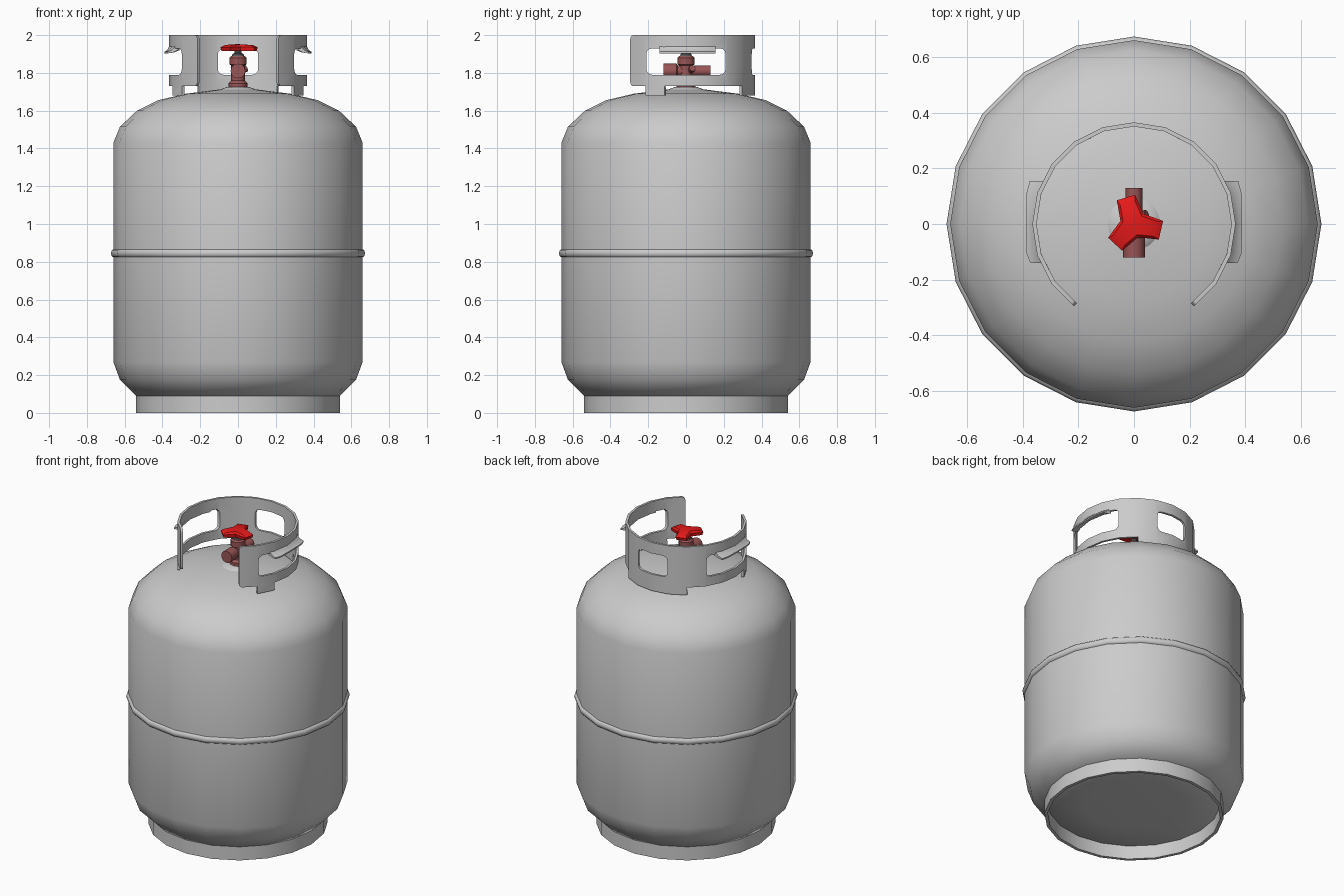
import bpy, bmesh
from math import cos, sin, radians, pi
from mathutils import Matrix, Vector

if "Cube" in bpy.data.objects:
    bpy.data.objects.remove(bpy.data.objects["Cube"])


def material(name, rgb):
    m = bpy.data.materials.new(name)
    m.diffuse_color = (*rgb, 1)
    m.use_nodes = True
    m.node_tree.nodes["Principled BSDF"].inputs["Base Color"].default_value = m.diffuse_color
    return m


BRASS = material("valve_dark_red", (0.32, 0.09, 0.09))
RED = material("handle_red", (0.8, 0.01, 0.01))
DARK = material("stem_dark", (0.1, 0.1, 0.1))


def finish(name, bm, mat=None, angle=35, recalc=True):
    if recalc:
        bmesh.ops.recalc_face_normals(bm, faces=bm.faces)
    me = bpy.data.meshes.new(name)
    bm.to_mesh(me)
    bm.free()
    ob = bpy.data.objects.new(name, me)
    bpy.context.collection.objects.link(ob)
    if mat:
        me.materials.append(mat)
    if angle:
        smooth(ob, angle)
    return ob


def smooth(ob, angle):
    bpy.ops.object.select_all(action='DESELECT')
    ob.select_set(True)
    bpy.context.view_layer.objects.active = ob
    bpy.ops.object.shade_smooth_by_angle(angle=radians(angle))


def lathe(name, profile, n=20, mat=None, loop=False, matrix=None, angle=35):
    """Spin (radius, z) points round z; loop joins the last point to the first."""
    bm = bmesh.new()
    rings = [[bm.verts.new((r * cos(2 * pi * k / n), r * sin(2 * pi * k / n), z))
              for k in range(n)] for r, z in profile]
    pairs = list(zip(rings, rings[1:])) + ([(rings[-1], rings[0])] if loop else [])
    for a, b in pairs:
        for k in range(n):
            j = (k + 1) % n
            bm.faces.new((a[k], a[j], b[j], b[k]))
    bmesh.ops.remove_doubles(bm, verts=bm.verts, dist=1e-5)
    if matrix:
        bm.transform(matrix)
    return finish(name, bm, mat, angle)


# Tank, weld band, foot ring, neck
lathe("tank_body", [(0, 0.075), (0.3, 0.08), (0.54, 0.09), (0.625, 0.175), (0.66, 0.27),
                    (0.66, 1.43), (0.625, 1.515), (0.535, 1.6), (0.425, 1.655),
                    (0.275, 1.69), (0.1, 1.712), (0, 1.715)], angle=50)
lathe("weld_band", [(0.655, 0.822), (0.668, 0.828), (0.673, 0.845), (0.668, 0.862),
                    (0.655, 0.868)], loop=True, angle=60)
lathe("foot_ring", [(0.54, 0), (0.54, 0.092), (0.52, 0.092), (0.52, 0)], loop=True)
lathe("neck_boss", [(0, 1.70), (0.105, 1.70), (0.095, 1.712), (0.06, 1.725), (0, 1.725)])

# Guard collar: open ring with feet, then windows cut through
R, TH = 0.365, 0.015
bm = bmesh.new()
zs = [1.68, 1.73, 1.86, 2.0]
grid = [[bm.verts.new((R * cos(radians(-54 + 18 * i)), R * sin(radians(-54 + 18 * i)), z))
         for z in zs] for i in range(17)]
feet = {1, 6, 7, 8, 9, 14}
for i in range(16):
    for j in range(3):
        if j or i in feet:
            bm.faces.new((grid[i][j], grid[i + 1][j], grid[i + 1][j + 1], grid[i][j + 1]))
corners = [grid[0][3], grid[16][3], grid[0][1], grid[16][1]]
bmesh.ops.delete(bm, geom=[v for v in bm.verts if not v.link_faces], context='VERTS')
bmesh.ops.bevel(bm, geom=corners, offset=0.022, segments=3, profile=0.5, affect='VERTICES')
collar = finish("guard_collar", bm, angle=0, recalc=False)
sol = collar.modifiers.new("thickness", 'SOLIDIFY')
sol.thickness, sol.offset = TH, -1


def window(name, size, centre, axis):
    """Box with rounded corners along one axis, used as a cutter."""
    bm = bmesh.new()
    bmesh.ops.create_cube(bm, size=1)
    bm.transform(Matrix.Translation(centre) @ Matrix.Diagonal((*size, 1)))
    edges = [e for e in bm.edges
             if abs((e.verts[0].co - e.verts[1].co)[axis]) > 1e-4]
    bmesh.ops.bevel(bm, geom=edges, offset=0.03, segments=3, profile=0.5, affect='EDGES')
    ob = finish(name, bm, angle=0)
    ob.hide_render = True
    return ob


cutters = [window("side_window_cutter", (1, 0.42, 0.14), (0, 0, 1.86), 0),
           window("rear_window_cutter", (0.214, 0.4, 0.138), (0, 0.4, 1.859), 1)]
for c in cutters:
    b = collar.modifiers.new(c.name, 'BOOLEAN')
    b.operation, b.object = 'DIFFERENCE', c
bpy.context.view_layer.objects.active = collar
for m in list(collar.modifiers):
    bpy.ops.object.modifier_apply(modifier=m.name)
for c in cutters:
    bpy.data.objects.remove(c)
smooth(collar, 30)

# Rolled hand grips on the upper edge of the side windows
for side, label in ((1, "right"), (-1, "left")):
    bm = bmesh.new()
    rows = []
    for y, out in ((-0.14, 0.372), (-0.105, 0.386), (0, 0.388), (0.11, 0.386), (0.155, 0.374)):
        base = 0.365 - 0.018 * abs(y) / 0.113 if abs(y) < 0.113 else \
            0.347 - 0.052 * (abs(y) - 0.113) / 0.1015
        prof = [(base - TH, 1.94), (base, 1.94), (base + (out - base) * 0.45, 1.921), (out, 1.912),
                (out, 1.903), (base + (out - base) * 0.3, 1.908), (base - TH, 1.92)]
        rows.append([bm.verts.new((side * x, y, z)) for x, z in prof])
    for a, b in zip(rows, rows[1:]):
        for k in range(7):
            j = (k + 1) % 7
            bm.faces.new((a[k], a[j], b[j], b[k]))
    bm.faces.new(rows[0])
    bm.faces.new(rows[-1])
    finish(label + "_grip_lip", bm)

# Valve: upright body, cross tube, bonnet nut, side plug, stem
lathe("valve_body", [(0, 1.72), (0.05, 1.72), (0.05, 1.745), (0.036, 1.76), (0.036, 1.84),
                     (0.046, 1.845), (0.046, 1.88), (0.036, 1.89), (0, 1.89)], 12, BRASS)
along_y = Matrix.Translation((0, 0, 1.81)) @ Matrix.Rotation(-pi / 2, 4, 'X')
lathe("valve_outlets", [(0, -0.12), (0.039, -0.12), (0.039, -0.05), (0.03, -0.045),
                        (0.03, 0.13), (0, 0.13)], 12, BRASS, matrix=along_y)
tilt = Matrix.Translation((0.015, 0.025, 1.81)) @ \
    Vector((1, 0.3, 0.5)).to_track_quat('Z', 'Y').to_matrix().to_4x4()
lathe("relief_plug", [(0, 0), (0.018, 0), (0.018, 0.035), (0, 0.035)], 8, BRASS, matrix=tilt)
lathe("valve_stem", [(0, 1.885), (0.034, 1.885), (0.03, 1.9), (0.018, 1.905),
                     (0.018, 1.925), (0, 1.925)], 10, DARK)

# Three-lobed hand wheel
bm = bmesh.new()
outline = []
for k in range(3):
    a = 107 + 120 * k
    outline += [(a - 19, 0.105), (a + 19, 0.105), (a + 60, 0.05)]


def ring(scale, zt, zi):
    return [bm.verts.new((scale * r * cos(radians(a)), scale * r * sin(radians(a)),
                          zt if r > 0.1 else zi)) for a, r in outline]


low, mid, top = ring(0.94, 1.916, 1.916), ring(1, 1.935, 1.938), ring(0.8, 1.946, 1.951)
for a, b in ((low, mid), (mid, top)):
    for k in range(9):
        j = (k + 1) % 9
        bm.faces.new((a[k], a[j], b[j], b[k]))
for rg, z in ((low, 1.92), (top, 1.952)):
    c = bm.verts.new((0, 0, z))
    for k in range(9):
        bm.faces.new((rg[k], rg[(k + 1) % 9], c))
finish("hand_wheel", bm, RED, 25)
